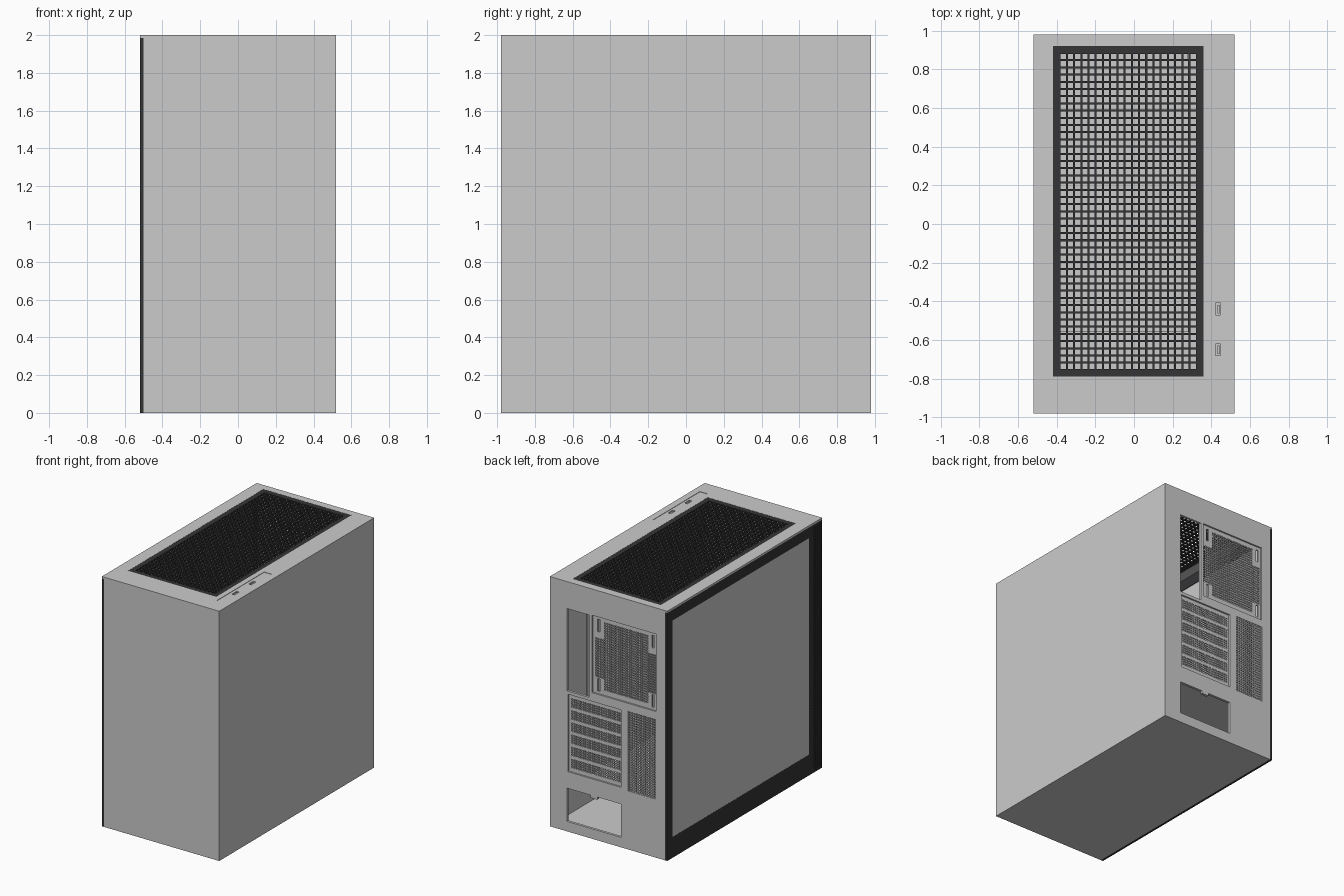
import bpy, bmesh

if "Cube" in bpy.data.objects:
    bpy.data.objects.remove(bpy.data.objects["Cube"])

dark = bpy.data.materials.new("dark_trim")
dark.diffuse_color = (0.035, 0.035, 0.037, 1)
dark.use_nodes = True
dark.node_tree.nodes["Principled BSDF"].inputs["Base Color"].default_value = dark.diffuse_color

PLACE = {'x': lambda u, v, d: (d, u, v),
         'y': lambda u, v, d: (u, d, v),
         'z': lambda u, v, d: (u, v, d)}


def sheet(name, axis, d, us, vs, is_open, mat):
    """Flat cell grid at d[0]..d[1] along axis; cells for which is_open is true are left out."""
    bm = bmesh.new()
    mid = (d[0] + d[1]) / 2
    g = [[bm.verts.new(PLACE[axis](u, v, mid)) for v in vs] for u in us]
    for i in range(len(us) - 1):
        for j in range(len(vs) - 1):
            if not is_open(i, j):
                bm.faces.new((g[i][j], g[i + 1][j], g[i + 1][j + 1], g[i][j + 1]))
    bmesh.ops.delete(bm, geom=[v for v in bm.verts if not v.link_faces], context='VERTS')
    bmesh.ops.recalc_face_normals(bm, faces=bm.faces)
    me = bpy.data.meshes.new(name)
    bm.to_mesh(me)
    bm.free()
    ob = bpy.data.objects.new(name, me)
    bpy.context.collection.objects.link(ob)
    mod = ob.modifiers.new("thickness", 'SOLIDIFY')
    mod.thickness = abs(d[1] - d[0])
    mod.offset = 0
    if mat:
        me.materials.append(mat)
    return ob


def plate(name, axis, d, u, v, holes=(), mat=None):
    """Rectangular plate with rectangular holes (u0, u1, v0, v1)."""
    us = sorted({*u, *(h[0] for h in holes), *(h[1] for h in holes)})
    vs = sorted({*v, *(h[2] for h in holes), *(h[3] for h in holes)})

    def is_open(i, j):
        cu, cv = (us[i] + us[i + 1]) / 2, (vs[j] + vs[j + 1]) / 2
        return any(h[0] < cu < h[1] and h[2] < cv < h[3] for h in holes)
    return sheet(name, axis, d, us, vs, is_open, mat)


def grille(name, axis, d, u, v, nu, nv, margin=0.0, fill=0.65, mat=None):
    """Plate perforated by nu x nv square holes inside a solid margin."""
    def cuts(a, b, n):
        p = (b - a - 2 * margin) / n
        c = [a]
        for k in range(n):
            m = a + margin + p * (k + 0.5)
            c += [m - p * fill / 2, m + p * fill / 2]
        return c + [b]
    return sheet(name, axis, d, cuts(*u, nu), cuts(*v, nv),
                 lambda i, j: i % 2 and j % 2, mat)


# outer shell
plate("front_panel", 'y', (-0.98, -0.96), (-0.50, 0.52), (0, 1.985))
plate("right_panel", 'x', (0.50, 0.52), (-0.96, 0.96), (0, 1.985))
plate("floor", 'z', (0, 0.02), (-0.50, 0.50), (-0.96, 0.96))

# roof with mesh opening and a shallow port recess
plate("roof", 'z', (1.985, 2.0), (-0.52, 0.52), (-0.98, 0.98),
      [(-0.42, 0.36, -0.79, 0.92), (0.40, 0.465, -0.84, -0.24)])
ports = [(0.423, 0.447, y - 0.03, y + 0.03) for y in (-0.44, -0.65)]
plate("port_strip", 'z', (1.985, 1.997), (0.40, 0.465), (-0.84, -0.24), ports)
for k, p in enumerate(ports):
    plate(f"port_tongue_{k}", 'z', (1.975, 1.992), (p[0] + 0.008, p[1] - 0.005),
          (p[2] + 0.008, p[3] - 0.008))
    plate(f"port_base_{k}", 'z', (1.97, 1.976), p[:2], p[2:])
grille("roof_mesh", 'z', (1.986, 1.999), (-0.42, 0.36), (-0.79, 0.92), 19, 44,
       margin=0.035, fill=0.72, mat=dark)

# left side: dark frame, pane and perforated intake strip at the front
pane = (-0.815, 0.916, 0.165, 1.90)
strip = (-0.965, -0.875, 0.02, 1.97)
plate("side_frame", 'x', (-0.52, -0.50), (-0.98, 0.98), (0, 1.985), [pane, strip], dark)
plate("side_pane", 'x', (-0.519, -0.504), pane[:2], pane[2:])
grille("side_intake", 'x', (-0.516, -0.506), strip[:2], strip[2:], 4, 80,
       margin=0.006, fill=0.6, mat=dark)

# back wall and its openings
fan = (-0.42, 0.147, 1.17, 1.79)
cards = (-0.11, 0.36, 0.48, 1.10)
vent = (-0.422, -0.173, 0.468, 1.11)
cable = (0.173, 0.37, 1.125, 1.784)
power = [(-0.11, 0.37, 0.08, 0.325), (-0.11, 0.10, 0.325, 0.346), (0.16, 0.37, 0.325, 0.346)]
plate("back_wall", 'y', (0.96, 0.98), (-0.50, 0.52), (0, 1.985),
      [fan, cards, vent, cable] + power)
grille("back_vent", 'y', (0.966, 0.976), vent[:2], vent[2:], 12, 32, margin=0.004)

# recessed fan mount with cross-shaped grille and four screw slots
centre = (-0.342, 0.049, 1.21, 1.755)
wings = [(-0.413, -0.342, 1.30, 1.615), (0.049, 0.13, 1.30, 1.615)]
slots = [(x - 0.01, x + 0.01, z - 0.05, z + 0.05)
         for x in (-0.385, 0.095) for z in (1.24, 1.715)]
plate("fan_mount", 'y', (0.955, 0.967), fan[:2], fan[2:], [centre] + wings + slots)
grille("fan_grille_centre", 'y', (0.957, 0.965), centre[:2], centre[2:], 20, 28)
for k, w in enumerate(wings):
    grille(f"fan_grille_wing_{k}", 'y', (0.957, 0.965), w[:2], w[2:], 4, 16)

# recessed stack of six perforated slot covers
covers = [(-0.10, 0.342, 0.512 + 0.097 * k, 0.584 + 0.097 * k) for k in range(6)]
plate("card_mount", 'y', (0.955, 0.967), cards[:2], cards[2:], covers)
for k, c in enumerate(covers):
    grille(f"card_cover_{k}", 'y', (0.957, 0.965), c[:2], c[2:], 22, 4)

# interior: power supply shroud and board tray
plate("shroud_top", 'z', (0.40, 0.42), (-0.49, 0.28), (-0.56, 0.955))
plate("shroud_front", 'y', (-0.56, -0.545), (-0.49, 0.28), (0.02, 0.40))
plate("board_tray", 'x', (0.28, 0.29), (-0.56, 0.85), (0.40, 1.88))
